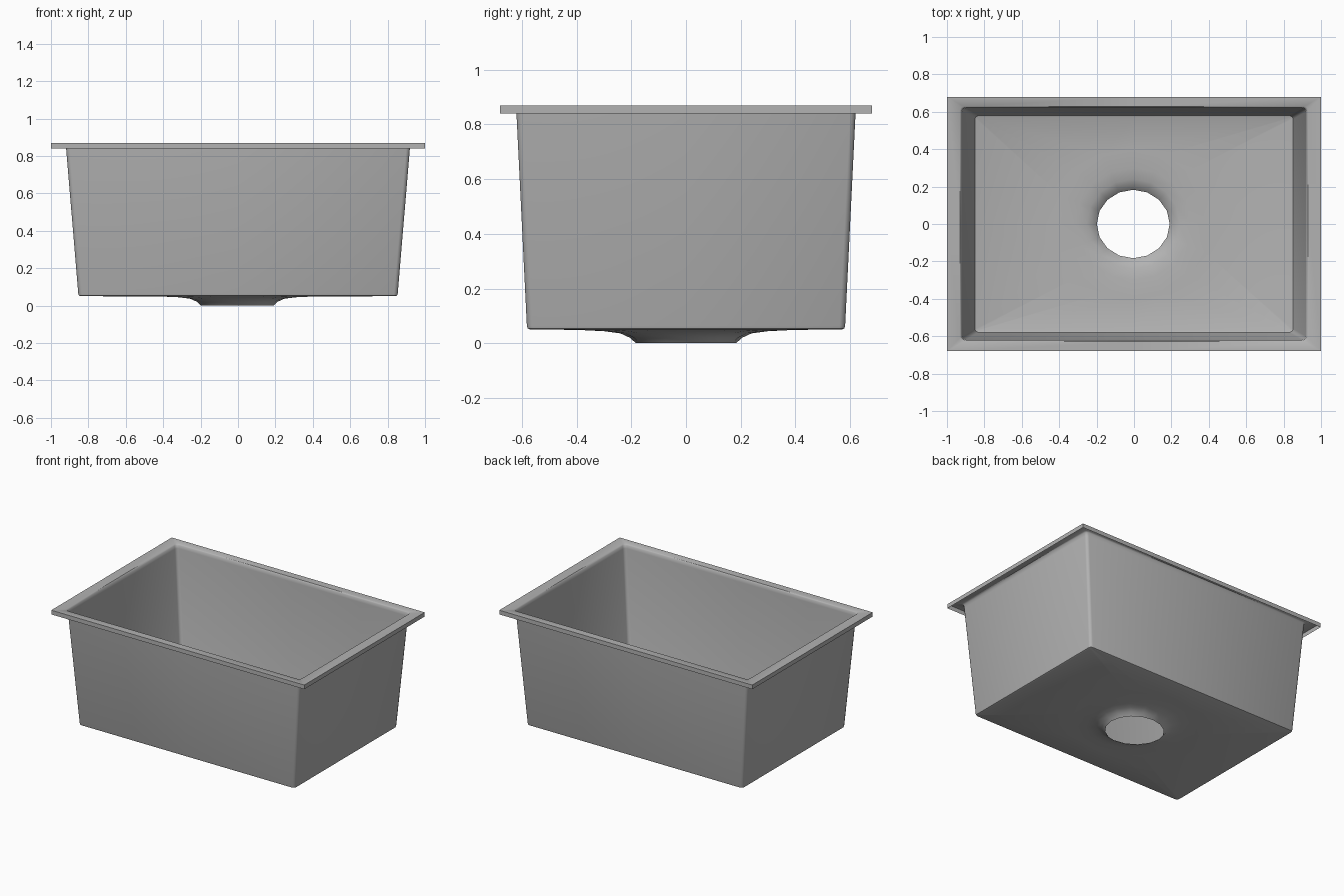
import bpy, bmesh
from math import cos, sin, pi

if "Cube" in bpy.data.objects:
    bpy.data.objects.remove(bpy.data.objects["Cube"])

STEPS = 16  # points around every ring, one at each side middle, three per corner

steel = bpy.data.materials.new("brushed grey steel")
steel.use_nodes = True
GREY = (0.45, 0.45, 0.45, 1)
steel.diffuse_color = GREY
steel.node_tree.nodes["Principled BSDF"].inputs["Base Color"].default_value = GREY


def rectangle(hx, hy, z, r):
    """Rounded rectangle ring, starting at the middle of the +x side."""
    points = []
    for q, (sx, sy) in enumerate([(1, 1), (-1, 1), (-1, -1), (1, -1)]):
        a = q * pi / 2
        points.append((round(cos(a)) * hx, round(sin(a)) * hy, z))
        for k in range(3):
            b = a + k * pi / 4
            points.append((sx * (hx - r) + r * cos(b), sy * (hy - r) + r * sin(b), z))
    return points


def ellipse(rx, ry, z):
    """Drain ring with the same point order as the rectangles."""
    angles = [2 * pi * i / STEPS for i in range(STEPS)]
    return [(rx * cos(a) - 0.004, ry * sin(a), z) for a in angles]


def loft(name, rings):
    """Skin consecutive rings with an open sheet."""
    bm = bmesh.new()
    loops = [[bm.verts.new(p) for p in ring] for ring in rings]
    for low, high in zip(loops, loops[1:]):
        for i in range(STEPS):
            j = (i + 1) % STEPS
            bm.faces.new((low[i], low[j], high[j], high[i]))
    bmesh.ops.remove_doubles(bm, verts=bm.verts, dist=0.0001)
    bmesh.ops.recalc_face_normals(bm, faces=bm.faces)
    # The basin faces up and inward, like the top of its rim
    top = max(bm.faces, key=lambda f: f.calc_center_median().z)
    if top.normal.z < 0:
        bmesh.ops.reverse_faces(bm, faces=bm.faces)
    mesh = bpy.data.meshes.new(name)
    bm.to_mesh(mesh)
    bm.free()
    mesh.materials.append(steel)
    obj = bpy.data.objects.new(name, mesh)
    bpy.context.collection.objects.link(obj)
    bpy.ops.object.select_all(action="DESELECT")
    bpy.context.view_layer.objects.active = obj
    obj.select_set(True)
    bpy.ops.object.shade_smooth_by_angle(angle=pi / 4)
    return obj


# Rim: hanging lip and flat flange, then walls, floor and drain dish
loft("sink_basin", [
    rectangle(1.0, 0.68, 0.84, 0),
    rectangle(1.0, 0.68, 0.87, 0),
    rectangle(0.93, 0.628, 0.87, 0.02),
    rectangle(0.922, 0.622, 0.862, 0.02),
    rectangle(0.919, 0.62, 0.84, 0.02),
    rectangle(0.854, 0.582, 0.064, 0.02),
    rectangle(0.851, 0.579, 0.054, 0.018),
    rectangle(0.842, 0.57, 0.05, 0.012),
    ellipse(0.42, 0.4, 0.049),
    ellipse(0.31, 0.3, 0.044),
    ellipse(0.25, 0.24, 0.036),
    ellipse(0.215, 0.205, 0.02),
    ellipse(0.195, 0.183, 0.0),
])
